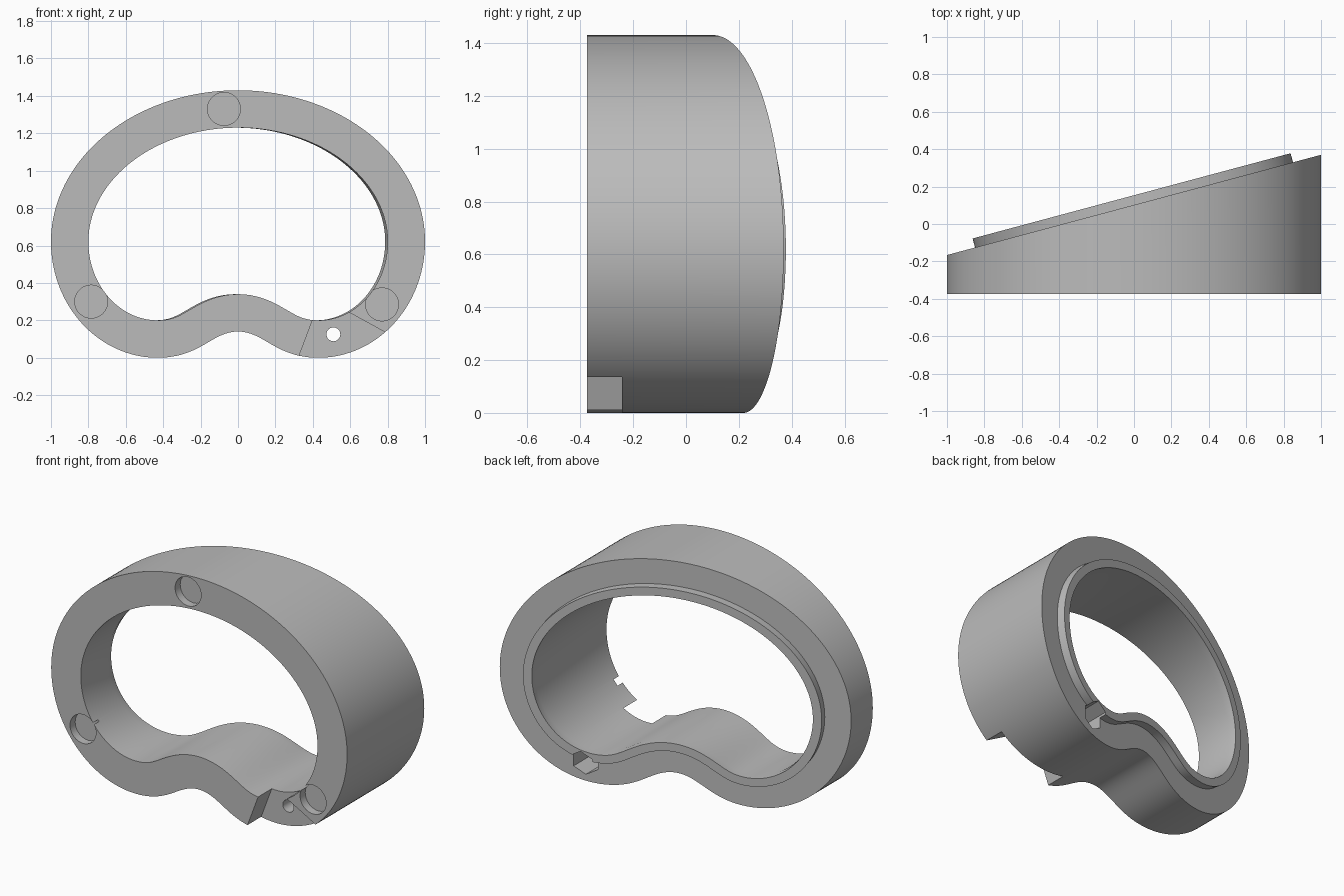
import bpy, bmesh, math
from mathutils import Vector, Matrix

if "Cube" in bpy.data.objects:
    bpy.data.objects.remove(bpy.data.objects["Cube"])

FRONT = -0.375
SLOPE = math.radians(15)
WALL, RIM, LIP = 0.2, 0.05, 0.05

grey = bpy.data.materials.new("plain grey")
grey.use_nodes = True
colour = (0.5, 0.5, 0.5, 1)
grey.diffuse_color = colour
grey.node_tree.nodes["Principled BSDF"].inputs["Base Color"].default_value = colour


def half_outline():
    """Right half of the bean outline, top centre to bottom centre, in x and z."""
    pts = []
    for i in range(48):
        a = math.pi / 2 * i / 48
        pts.append(Vector((math.sin(a), 0.62 + 0.81 * math.cos(a))))
    for i in range(36):
        a = math.pi / 2 * i / 36
        pts.append(Vector((0.43 + 0.57 * math.cos(a), 0.62 - 0.62 * math.sin(a))))
    ctrl = [Vector(p) for p in ((0.43, 0), (0.2, 0), (0.14, 0.14), (0, 0.14))]
    for i in range(25):
        t = i / 24
        w = ((1 - t) ** 3, 3 * t * (1 - t) ** 2, 3 * t * t * (1 - t), t ** 3)
        pts.append(sum((c * k for c, k in zip(ctrl, w)), Vector((0, 0))))
    return pts


half = half_outline()
outline = half + [Vector((-p.x, p.y)) for p in reversed(half[1:-1])]


def inset(d):
    """Outline moved inward by d."""
    n = len(outline)
    out = []
    for i, p in enumerate(outline):
        t = (outline[(i + 1) % n] - outline[i - 1]).normalized()
        out.append(p + Vector((t.y, -t.x)) * d)
    return out


def on_front(d):
    return [Vector((p.x, FRONT, p.y)) for p in inset(d)]


def on_slope(d, lift=0):
    rise = Vector((-math.sin(SLOPE), math.cos(SLOPE), 0)) * lift
    return [Vector((p.x, 0.102 + math.tan(SLOPE) * p.x, p.y)) + rise
            for p in inset(d)]


def finish(name, bm):
    bmesh.ops.recalc_face_normals(bm, faces=bm.faces)
    me = bpy.data.meshes.new(name)
    bm.to_mesh(me)
    bm.free()
    me.materials.append(grey)
    ob = bpy.data.objects.new(name, me)
    bpy.context.collection.objects.link(ob)
    return ob


def prism(name, profile, y0, y1):
    """Solid with an x, z profile running along y."""
    bm = bmesh.new()
    face = bm.faces.new([bm.verts.new((x, y0, z)) for x, z in profile])
    new = bmesh.ops.extrude_face_region(bm, geom=[face])["geom"]
    bmesh.ops.translate(bm, vec=(0, y1 - y0, 0),
                        verts=[v for v in new if isinstance(v, bmesh.types.BMVert)])
    return finish(name, bm)


def disc(x, z, r, sides, turn=0):
    return [(x + r * math.cos(turn + math.tau * i / sides),
             z + r * math.sin(turn + math.tau * i / sides)) for i in range(sides)]


# Ring body with a slanted back and a raised lip round the opening
bm = bmesh.new()
loops = [on_front(0), on_slope(0), on_slope(WALL - RIM), on_slope(WALL - RIM, LIP),
         on_slope(WALL, LIP), on_slope(WALL), on_front(WALL)]
rings = [[bm.verts.new(p) for p in loop] for loop in loops]
for a, b in zip(rings, rings[1:] + rings[:1]):
    for i in range(len(a)):
        j = (i + 1) % len(a)
        bm.faces.new((a[i], a[j], b[j], b[i]))
body = finish("ring_body", bm)

# Front notch, screw hole, nut pocket and three round recesses
HX, HZ = 0.51, 0.125
notch = [(0.43, 0.285), (0.29, -0.087), (0.29, -0.2), (1.0, -0.2),
         (0.98, 0.03), (0.5, 0.294)]
cutters = [prism("notch_cutter", notch, FRONT - 0.1, -0.243),
           prism("screw_hole_cutter", disc(HX, HZ, 0.037, 32), -0.6, 0.6),
           prism("nut_pocket_cutter", disc(HX, HZ, 0.08, 6, math.pi / 6), 0.05, 0.6)]
for x, z in ((-0.075, 1.33), (-0.785, 0.30), (0.77, 0.285)):
    cutters.append(prism("recess_cutter", disc(x, z, 0.088, 48),
                         FRONT - 0.1, FRONT + 0.05))

bpy.context.view_layer.objects.active = body
body.select_set(True)
for c in cutters:
    mod = body.modifiers.new(c.name, "BOOLEAN")
    mod.operation = "DIFFERENCE"
    mod.solver = "EXACT"
    mod.object = c
    bpy.ops.object.modifier_apply(modifier=mod.name)
    bpy.data.objects.remove(c)

bpy.ops.object.shade_smooth_by_angle(angle=math.radians(30))
